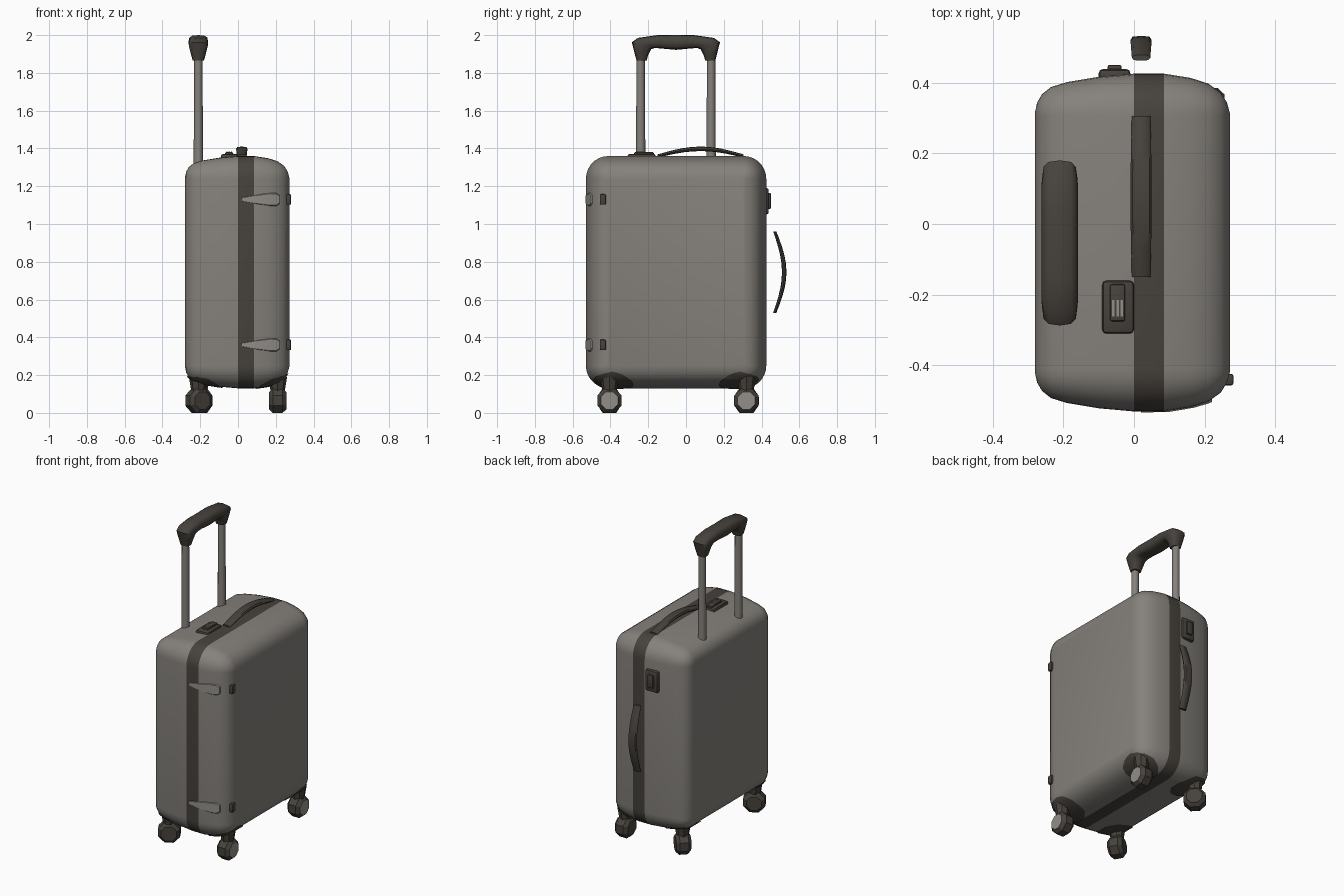
import bpy, bmesh
from math import sin, cos, pi, radians
from mathutils import Vector, Matrix

if "Cube" in bpy.data.objects:
    bpy.data.objects.remove(bpy.data.objects["Cube"])


def material(name, rgb):
    m = bpy.data.materials.new(name)
    m.use_nodes = True
    m.diffuse_color = (*rgb, 1)
    m.node_tree.nodes["Principled BSDF"].inputs["Base Color"].default_value = (*rgb, 1)
    return m


SHELL = material("warm grey shell", (0.235, 0.22, 0.2))
TRIM = material("dark brown trim", (0.062, 0.054, 0.045))
LIGHT = material("light grey fittings", (0.29, 0.275, 0.25))


def finish(name, bm, mats, angle=40):
    mesh = bpy.data.meshes.new(name)
    bm.to_mesh(mesh)
    bm.free()
    for m in mats:
        mesh.materials.append(m)
    ob = bpy.data.objects.new(name, mesh)
    bpy.context.collection.objects.link(ob)
    bpy.ops.object.select_all(action="DESELECT")
    ob.select_set(True)
    bpy.context.view_layer.objects.active = ob
    bpy.ops.object.shade_smooth_by_angle(angle=radians(angle))
    return ob


def loft(rings, second=()):
    """Skin a list of equal rings; strips listed in second take material 1."""
    bm = bmesh.new()
    rows = [[bm.verts.new(p) for p in ring] for ring in rings]
    for i, (a, b) in enumerate(zip(rows, rows[1:])):
        for j in range(len(a)):
            k = (j + 1) % len(a)
            bm.faces.new((a[j], a[k], b[k], b[j])).material_index = int(i in second)
    bm.faces.new(rows[0])
    bm.faces.new(rows[-1]).material_index = int(len(rows) in second)
    bmesh.ops.recalc_face_normals(bm, faces=bm.faces[:])
    return bm


def box(name, low, high, mat, bevel=0.006):
    low, high = Vector(low), Vector(high)
    bm = bmesh.new()
    bmesh.ops.create_cube(bm, size=1)
    for v in bm.verts:
        v.co = (low + high) / 2 + v.co * (high - low)
    if bevel:
        bmesh.ops.bevel(bm, geom=bm.edges[:], offset=bevel, segments=2,
                        profile=0.5, affect="EDGES")
    return finish(name, bm, [mat])


def tube(name, x, y, z0, z1, r0, r1, mat, sides=12):
    rings = [[(x + r * cos(2 * pi * i / sides), y + r * sin(2 * pi * i / sides), z)
              for i in range(sides)] for z, r in ((z0, r0), (z1, r1))]
    return finish(name, loft(rings), [mat])


def sweep(name, x, sections, mat, sides=12):
    """Soft-cornered bar; each section is outer (y,z), inner (y,z), half width."""
    def soft(c):
        return (1 if c > 0 else -1) * abs(c) ** 0.65
    rings = []
    for outer, inner, w in sections:
        o, n = Vector(outer), Vector(inner)
        ring = []
        for i in range(sides):
            a = 2 * pi * i / sides
            p = (o + n) / 2 + (o - n) / 2 * soft(cos(a))
            ring.append((x + w * soft(sin(a)), p.x, p.y))
        rings.append(ring)
    return finish(name, loft(rings), [mat], 50)


# Case shell: rounded rectangles lofted across the depth
STATIONS = [(-0.28, 0.11), (-0.274, 0.082), (-0.26, 0.058), (-0.235, 0.038),
            (-0.19, 0.024), (-0.1, 0.009), (0, 0), (0.085, 0), (0.16, 0.012),
            (0.21, 0.028), (0.245, 0.053), (0.263, 0.082), (0.272, 0.115)]


def case_ring(x, inset):
    r = max(0.12 - inset, 0.01)
    hy, hz = 0.4775 - inset - r, 0.615 - inset - r
    ring = []
    for q, (sy, sz) in enumerate(((1, 1), (-1, 1), (-1, -1), (1, -1))):
        for s in range(8):
            a = pi / 2 * (q + s / 7)
            ring.append((x, -0.0525 + sy * hy + r * cos(a), 0.745 + sz * hz + r * sin(a)))
    return ring


band = [i for i, (x, d) in enumerate(STATIONS) if x == 0]
finish("case_shell", loft([case_ring(x, d) for x, d in STATIONS], band), [SHELL, TRIM], 45)

# Rounded corner guards: skin of the case trimmed to a ball at each lower corner
ball = bmesh.new()
bmesh.ops.create_icosphere(ball, subdivisions=2, radius=1)
ball.normal_update()
directions = [f.normal.copy() for f in ball.faces]
ball.free()
for side, x in (("left", 0.2), ("right", -0.19)):
    for end, y in (("front", -0.39), ("back", 0.285)):
        bm = loft([case_ring(px * 1.012, d - 0.005) for px, d in STATIONS])
        centre = Vector((x, y, 0.125))
        for n in directions:
            bmesh.ops.bisect_plane(bm, geom=bm.verts[:] + bm.edges[:] + bm.faces[:],
                                   plane_co=centre + n * 0.112, plane_no=n,
                                   clear_outer=True)
        finish(f"{end}_{side}_corner_guard", bm, [TRIM], 45)

# Swivel wheels
WHEEL = [(-0.046, 0.048), (-0.026, 0.07), (0.026, 0.07), (0.046, 0.05)]
for name, x, y, turn in (("front_left", 0.21, -0.405, 0), ("back_left", 0.21, 0.32, 0),
                         ("front_right", -0.21, -0.405, -60), ("back_right", -0.2, 0.32, 45)):
    rings = [[(a, r * cos(pi * (i + 0.5) / 4), r * sin(pi * (i + 0.5) / 4))
              for i in range(8)] for a, r in WHEEL]
    bm = loft(rings, [len(WHEEL)] if turn == 0 else [])
    bmesh.ops.transform(bm, verts=bm.verts[:], matrix=Matrix.Translation((x, y, 0.065))
                        @ Matrix.Rotation(radians(turn), 4, "Z"))
    finish(name + "_wheel", bm, [TRIM, LIGHT], 25)
    tube(name + "_wheel_stem", x, y, 0.1, 0.19, 0.035, 0.05, TRIM, 8)

# Telescopic handle
for name, y in (("front", -0.24), ("back", 0.133)):
    tube(name + "_pole", -0.21, y, 1.3, 1.9, 0.025, 0.022, SHELL)
half = [((-0.262, 1.865), (-0.208, 1.865), 0.03), ((-0.275, 1.915), (-0.202, 1.89), 0.04),
        ((-0.287, 1.962), (-0.185, 1.925), 0.05), ((-0.255, 1.985), (-0.165, 1.932), 0.052),
        ((-0.15, 2.0), (-0.14, 1.93), 0.052)]


def flip(p):
    return (-0.107 - p[0], p[1])


middle = [((-0.0535, 2.0), (-0.0535, 1.922), 0.052)]
mirrored = [(flip(o), flip(i), w) for o, i, w in reversed(half)]
sweep("telescopic_grip", -0.21, half + middle + mirrored, TRIM)


# Carry handles: bowed straps on the top and the back
def strap(name, point, outward):
    sections = []
    for i in range(11):
        t = i / 10
        p, taper = Vector(point(t)), 0.7 + 0.3 * sin(pi * t)
        off = Vector(outward) * 0.012 * taper
        sections.append((p + off, p - off, 0.03 * taper ** 0.4))
    sweep(name, 0.02, sections, TRIM, 8)


strap("top_carry_handle", lambda t: (-0.15 + 0.455 * t, 1.36 + 0.038 * sin(pi * t)), (0, 1))
strap("back_carry_handle", lambda t: (0.47 + 0.05 * sin(pi * t), 0.53 + 0.43 * t), (1, 0))

# Top combination lock with dials
box("top_lock", (-0.09, -0.31, 1.335), (0, -0.16, 1.371), TRIM, 0.012)
box("top_lock_slider", (-0.068, -0.275, 1.365), (-0.025, -0.17, 1.38), TRIM)
for i in range(3):
    x = -0.062 + i * 0.012
    box(f"top_lock_dial_{i + 1}", (x, -0.262, 1.376), (x + 0.007, -0.215, 1.383), LIGHT, 0)

# Back latch
box("back_latch", (-0.1, 0.4, 1.05), (-0.01, 0.438, 1.19), TRIM, 0.012)
box("back_latch_button", (-0.075, 0.43, 1.08), (-0.035, 0.45, 1.165), TRIM)

# Front hinges with their side clips
HINGE = [(0.02, 0.01), (0.1, 0.027), (0.17, 0.038), (0.205, 0.036), (0.22, 0.022)]
for name, z in (("upper", 1.13), ("lower", 0.36)):
    rings = []
    for x, h in HINGE:
        front = -0.533 + 0.8 * max(x - 0.06, 0) ** 2 / 0.7
        ring = ((front, -h * 0.8), (front, h * 0.8), (front + 0.008, h),
                (front + 0.045, h), (front + 0.045, -h), (front + 0.008, -h))
        rings.append([(x, y, z + dz) for y, dz in ring])
    finish(name + "_hinge", loft(rings), [LIGHT], 30)
    box(name + "_side_clip", (0.25, -0.456, z - 0.028), (0.281, -0.424, z + 0.028), TRIM)
